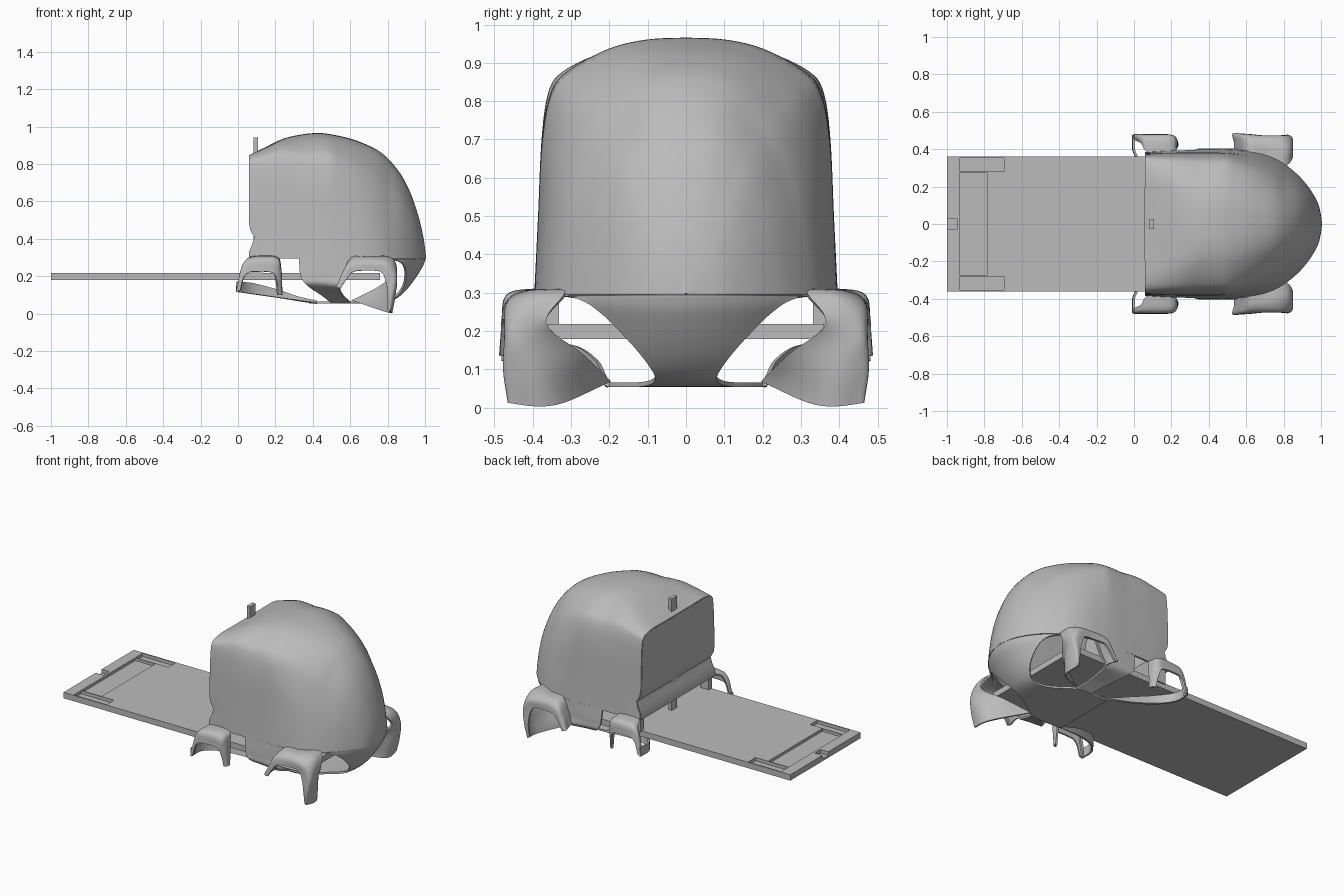
import bpy, bmesh, math
from mathutils import Vector

if "Cube" in bpy.data.objects:
    bpy.data.objects.remove(bpy.data.objects["Cube"])

grey = bpy.data.materials.new("plain_grey")
grey.diffuse_color = (0.5, 0.5, 0.5, 1)
grey.use_nodes = True
grey.node_tree.nodes["Principled BSDF"].inputs["Base Color"].default_value = grey.diffuse_color


def spline(pts, n):
    """Catmull-Rom resample of a point list to n points."""
    p = [Vector(q) for q in pts]
    p = [2 * p[0] - p[1]] + p + [2 * p[-1] - p[-2]]
    segs, out = len(p) - 3, []
    for i in range(n):
        u = i / (n - 1) * segs
        k = min(int(u), segs - 1)
        t = u - k
        a, b, c, d = p[k:k + 4]
        out.append(0.5 * (2 * b + (c - a) * t + (2 * a - 5 * b + 4 * c - d) * t * t
                          + (3 * b - a - 3 * c + d) * t ** 3))
    return out


def finish(o, angle=40):
    o.data.materials.append(grey)
    bpy.ops.object.select_all(action='DESELECT')
    o.select_set(True)
    bpy.context.view_layer.objects.active = o
    for m in list(o.modifiers):
        bpy.ops.object.modifier_apply(modifier=m.name)
    bpy.ops.object.shade_smooth_by_angle(angle=math.radians(angle))


def grid(name, rows, mirror=False, thick=0.012):
    """Thin skin over a grid of points."""
    m = len(rows[0])
    verts = [tuple(v) for r in rows for v in r]
    faces = [(i * m + j, i * m + j + 1, (i + 1) * m + j + 1, (i + 1) * m + j)
             for i in range(len(rows) - 1) for j in range(m - 1)]
    me = bpy.data.meshes.new(name)
    me.from_pydata(verts, [], faces)
    bm = bmesh.new()
    bm.from_mesh(me)
    bmesh.ops.remove_doubles(bm, verts=bm.verts, dist=1e-4)
    bmesh.ops.recalc_face_normals(bm, faces=bm.faces)
    bm.to_mesh(me)
    bm.free()
    o = bpy.data.objects.new(name, me)
    bpy.context.collection.objects.link(o)
    if mirror:
        mm = o.modifiers.new("mirror", 'MIRROR')
        mm.use_axis = (False, True, False)
    s = o.modifiers.new("skin", 'SOLIDIFY')
    s.thickness, s.offset = thick, 0
    finish(o)
    return o


def patch(name, curves, nu=40, nv=16, **kw):
    """Smooth surface lofted through several curves."""
    a = [spline(c, nu) for c in curves]
    return grid(name, [spline([c[i] for c in a], nv) for i in range(nu)], **kw)


def box(name, x0, x1, y0, y1, z0, z1):
    bpy.ops.mesh.primitive_cube_add(size=1, location=((x0 + x1) / 2, (y0 + y1) / 2, (z0 + z1) / 2))
    o = bpy.context.object
    o.name = name
    o.scale = (x1 - x0, y1 - y0, z1 - z0)
    bpy.ops.object.transform_apply(location=False, rotation=False, scale=True)
    return o


# Cab shell: half cross-sections (width, height) for rear, middle and nose
def half(pts):
    return spline([(u, v, 0) for u, v in pts], 36)


REAR = half([(1, 0), (.985, .35), (.97, .68), (.95, .88), (.90, .965), (.70, 1), (.35, 1), (0, 1)])
MID = half([(1, 0), (.975, .30), (.95, .60), (.89, .79), (.77, .875), (.51, .957), (.26, .992), (0, 1)])
NOSE = half([(1, 0), (.95, .20), (.86, .45), (.70, .70), (.53, .84), (.35, .94), (.18, .985), (0, 1)])
BASE = .295

# Stations along x (x, roof z, half width)
stations = [(.06, .84, .378), (.15, .885, .384), (.26, .935, .388), (.42, .96, .39),
            (.56, .94, .386), (.67, .905, .372), (.77, .85, .336), (.86, .75, .27),
            (.92, .635, .205), (.96, .515, .145), (.985, .41, .089), (1.0, .298, .003)]


def dent(x, z):
    return x + .032 * math.exp(-((z - .4) / .04) ** 2) * max(0, 1 - (x - .06) / .12)


rows = []
for x, zt, w in spline(stations, 66):
    a = min(1, max(0, (x - .06) / .3))
    b = min(1, max(0, (x - .5) / .3))
    sec = [p.lerp(q, a).lerp(r, b) for p, q, r in zip(REAR, MID, NOSE)]
    pts = [(p.x * w, BASE + p.y * (zt - BASE)) for p in sec]
    pts += [(-y, z) for y, z in pts[-2::-1]]
    rows.append([(dent(x, z), y, z) for y, z in pts])
grid("cab_shell", rows)

# Flat cab rear wall with a horizontal dent
wall = []
for p in REAR[:32]:
    z = BASE + min(p.y, 1) * (.84 - BASE)
    wall.append([(dent(.064, z), .378 * p.x * (j / 8 - 1), z) for j in range(17)])
grid("cab_rear_wall", wall)

# Nose panel running down into the floor (z, centre x, half width, bow)
nose = [(.296, .997, .375, 1.9), (.284, .994, .28, 1.9), (.25, .98, .22, 1.9), (.18, .935, .15, 1.9),
        (.12, .885, .10, 1.8), (.08, .83, .08, 1.5), (.062, .74, .11, .5), (.06, .60, .20, 0),
        (.06, .48, .21, 0), (.06, .38, .20, 0)]
lines = []
for z, xc, hw, bow in nose:
    lines.append([(xc - bow * (hw * t) ** 2, hw * t, z) for t in [k / 6 for k in range(-6, 7)]])
patch("nose_and_floor", lines, nu=33, nv=50)

# Front fenders: inner edge, crown, outer edge, wheel arch lip
patch("front_fender", [
    [(.54, .39, .15), (.57, .385, .22), (.61, .38, .298), (.70, .36, .30), (.81, .315, .298),
     (.842, .365, .22), (.75, .27, .14), (.61, .20, .07)],
    [(.54, .435, .145), (.565, .44, .22), (.61, .44, .288), (.70, .425, .298), (.82, .40, .29),
     (.845, .43, .20), (.83, .38, .10), (.80, .34, .008)],
    [(.53, .478, .14), (.56, .474, .2), (.60, .47, .26), (.70, .462, .275), (.80, .462, .262),
     (.836, .464, .19), (.828, .464, .1), (.812, .45, .012)],
    [(.55, .48, .135), (.585, .477, .19), (.62, .475, .225), (.70, .467, .23), (.765, .466, .222),
     (.79, .469, .17), (.80, .468, .1), (.80, .455, .02)]], nu=56, nv=22, mirror=True)

# Rear fenders, a slim arch over the rear wheel
patch("rear_fender", [
    [(.0, .45, .12), (.02, .445, .21), (.045, .43, .275), (.08, .378, .302), (.20, .38, .302),
     (.225, .405, .25), (.232, .42, .1)],
    [(-.003, .472, .12), (.015, .468, .21), (.035, .465, .265), (.075, .462, .288), (.195, .462, .288),
     (.222, .455, .24), (.228, .44, .1)],
    [(.012, .476, .125), (.03, .476, .19), (.05, .476, .215), (.08, .476, .224), (.18, .474, .22),
     (.203, .468, .18), (.212, .45, .1)]], nu=48, nv=14, mirror=True)

# Lower ribbon sweeping from rear fender inward to the floor
patch("lower_ribbon", [
    [(.0, .475, .17), (.005, .38, .17), (.08, .29, .162), (.22, .235, .125), (.32, .215, .09), (.42, .20, .066)],
    [(-.004, .475, .115), (.002, .38, .115), (.08, .30, .105), (.22, .245, .085), (.32, .225, .07), (.42, .21, .056)]],
    nu=36, nv=4, mirror=True)

# Side skirt between the wheel arches, turning in under the cab
patch("side_skirt", [
    [(.325, .388, .30), (.46, .39, .30), (.62, .385, .30)],
    [(.335, .395, .20), (.45, .395, .20), (.58, .39, .20)],
    [(.37, .385, .155), (.46, .385, .15), (.545, .39, .145)],
    [(.45, .28, .10), (.50, .28, .10), (.56, .28, .10)],
    [(.50, .20, .06), (.54, .20, .06), (.60, .20, .06)]], nu=16, nv=24, mirror=True)

# Flat bed with shallow end recesses and a notch
bed = box("flat_bed", -1, .76, -.36, .36, .18, .218)
cuts = [box("recess_cutter", -.93, -.785, -.275, .275, .20, .3),
        box("notch_cutter", -1.1, -.945, -.03, .03, .195, .3)]
for s in (-1, 1):
    lo, hi = sorted((s * .28, s * .352))
    cuts.append(box("corner_cutter", -.93, -.695, lo, hi, .197, .3))
for c in cuts:
    c.hide_render = True
    b = bed.modifiers.new("cut", 'BOOLEAN')
    b.operation, b.solver, b.object = 'DIFFERENCE', 'EXACT', c
finish(bed, 20)
for c in cuts:
    bpy.data.objects.remove(c)

# Tall centre post and short side posts standing on the bed
finish(box("centre_post", .083, .107, -.028, .028, .21, .942), 20)
for s, side in ((-1, "right"), (1, "left")):
    finish(box("short_post_" + side, .07, .13, s * .35 - .018, s * .35 + .018, .21, .30), 20)
